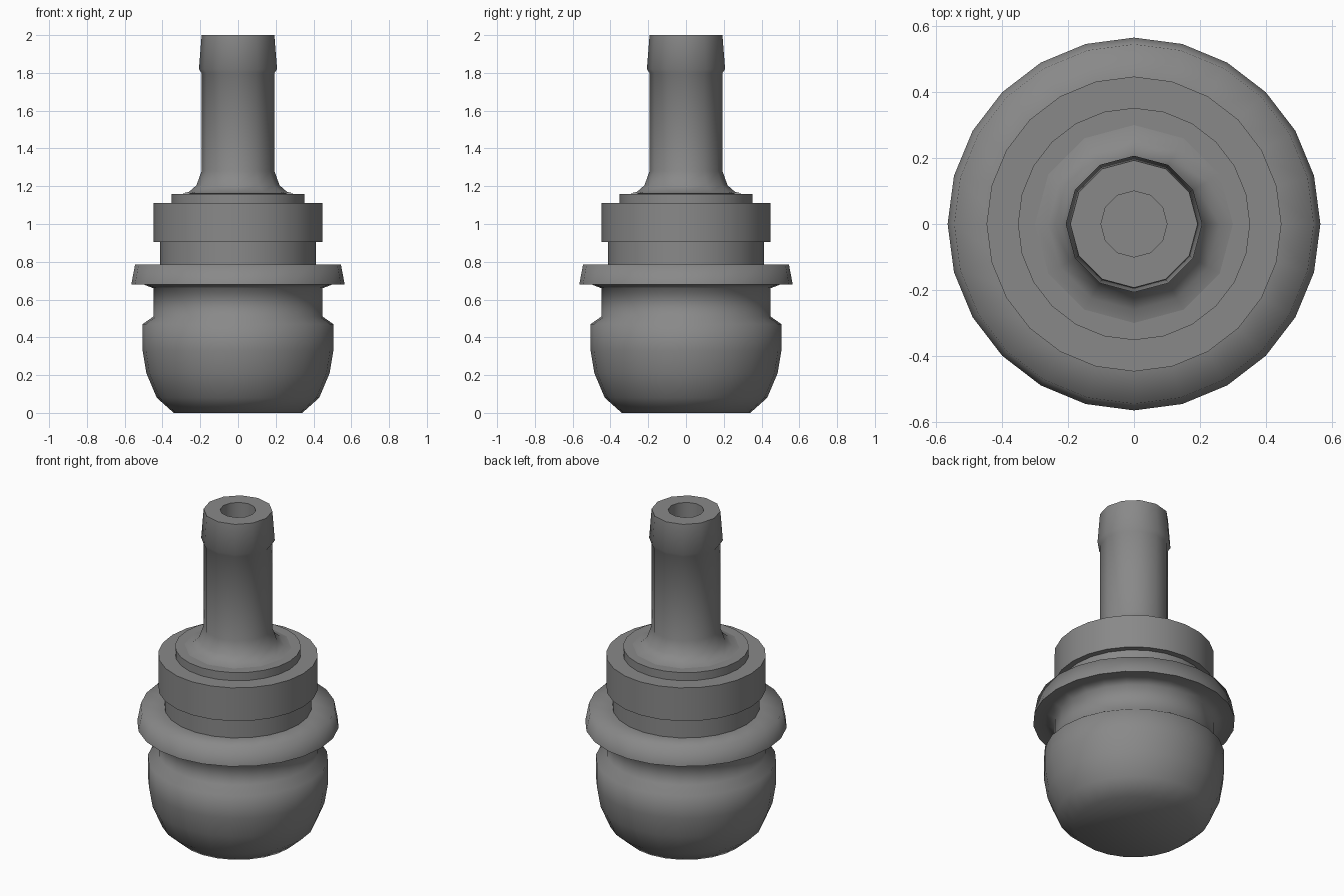
import bpy, bmesh, math
from mathutils import Matrix, Vector

cube = bpy.data.objects.get("Cube")
if cube:
    bpy.data.objects.remove(cube, do_unlink=True)

grey = bpy.data.materials.new("mid grey")
grey.use_nodes = True
colour = (0.25, 0.25, 0.25, 1)
grey.diffuse_color = colour
grey.node_tree.nodes["Principled BSDF"].inputs["Base Color"].default_value = colour


def lathe(name, profile, sides):
    """Spin a (radius, height) profile about z; it starts and ends on the axis."""
    bm = bmesh.new()
    verts = [bm.verts.new((r, 0, z)) for r, z in profile]
    edges = [bm.edges.new(pair) for pair in zip(verts, verts[1:])]
    bmesh.ops.spin(bm, geom=verts + edges, cent=(0, 0, 0), axis=(0, 0, 1),
                   angle=math.tau, steps=sides, use_merge=False)
    bmesh.ops.remove_doubles(bm, verts=bm.verts, dist=0.0005)
    bmesh.ops.recalc_face_normals(bm, faces=bm.faces)
    mesh = bpy.data.meshes.new(name)
    bm.to_mesh(mesh)
    bm.free()
    mesh.materials.append(grey)
    ob = bpy.data.objects.new(name, mesh)
    bpy.context.collection.objects.link(ob)
    bpy.ops.object.select_all(action="DESELECT")
    ob.select_set(True)
    bpy.context.view_layer.objects.active = ob
    bpy.ops.object.shade_smooth_by_angle(angle=math.radians(82))
    return ob


# Rounded bulb, waist, flared flange, neck, collar and top disc in one turned body
lathe("turned_body", [
    (0, 0), (0.34, 0), (0.43, 0.08), (0.485, 0.21), (0.505, 0.33), (0.505, 0.47),
    (0.448, 0.51), (0.448, 0.66), (0.50, 0.68), (0.565, 0.68), (0.545, 0.785),
    (0.412, 0.785), (0.412, 0.905), (0.447, 0.905), (0.447, 1.11),
    (0.352, 1.11), (0.352, 1.16), (0, 1.16)], 24)

# Hollow hose stem with a flared foot and a barbed tip
lathe("hose_stem", [
    (0, 1.155), (0.30, 1.161), (0.26, 1.17), (0.22, 1.205), (0.193, 1.28),
    (0.193, 1.80), (0.207, 1.82), (0.193, 2.0),
    (0.10, 2.0), (0.10, 1.2), (0, 1.2)], 12)
